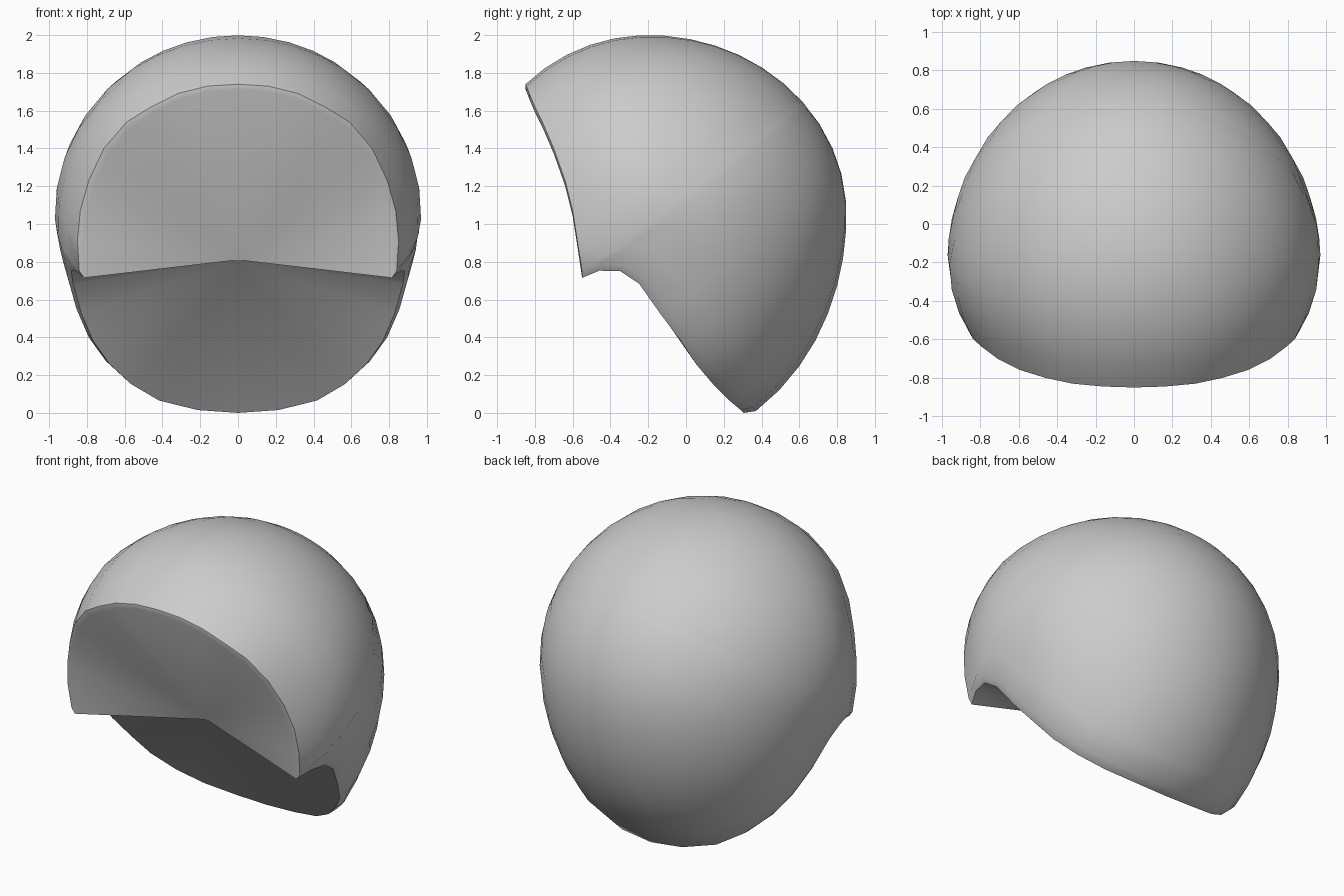
import bpy, bmesh, math
from mathutils import Vector

if "Cube" in bpy.data.objects:
    bpy.data.objects.remove(bpy.data.objects["Cube"])

CENTRE = Vector((0, -0.2, 1.05))
POLE = Vector((0, 0.81, 0.59)).normalized()
APEX = Vector((0, -0.33, 0.81))
RINGS = 12

# right half of the outer rim, from brow to nape
HALF = [(0, -0.85, 1.74), (0.16, -0.845, 1.73), (0.32, -0.83, 1.69),
        (0.46, -0.80, 1.62), (0.59, -0.76, 1.54), (0.71, -0.70, 1.40),
        (0.79, -0.64, 1.23), (0.835, -0.60, 1.07), (0.85, -0.575, 0.91),
        (0.84, -0.55, 0.75), (0.885, -0.45, 0.785), (0.91, -0.33, 0.78),
        (0.90, -0.22, 0.71), (0.855, -0.10, 0.55), (0.79, 0.02, 0.40),
        (0.70, 0.11, 0.275), (0.58, 0.21, 0.165), (0.43, 0.295, 0.08),
        (0.22, 0.355, 0.03), (0, 0.37, 0.01)]


def radius(d):
    """Distance from the centre to the egg-shaped skull along d."""
    b = 1.05 if d.y > 0 else 0.946
    c = 0.95 if d.z > 0 else 1.24
    return 1 / math.sqrt((d.x / 0.97) ** 2 + (d.y / b) ** 2 + (d.z / c) ** 2)


def inner(p, i):
    """Inner edge of the rim; the lip turns forward at the neck."""
    if i < 9:
        return Vector((p.x * 0.965, p.y, p.z - 0.028))
    k = min(1, (i - 9) / 7)
    return Vector((p.x * 0.97, p.y - 0.065 * k, max(0, p.z - 0.015 - 0.02 * (1 - k))))


right = [(Vector(p), inner(Vector(p), i)) for i, p in enumerate(HALF)]
left = [tuple(Vector((-q.x, q.y, q.z)) for q in pair) for pair in right[-2:0:-1]]
loop = right + left

bm = bmesh.new()
rows = [[bm.verts.new(q) for _, q in loop]]            # inner edge of the lip
for k in range(RINGS):                                 # outer shell, rim to crown
    t = k / RINGS
    row = []
    for p, _ in loop:
        rel = p - CENTRE
        rim = rel.normalized()
        ang = rim.angle(POLE)
        d = (rim * math.sin((1 - t) * ang) + POLE * math.sin(t * ang)) / math.sin(ang)
        fix = rel.length / radius(rim) - 1
        r = radius(d) * (1 + fix * max(0, 1 - t / 0.25))
        row.append(bm.verts.new(CENTRE + d * r))
    rows.append(row)

n = len(loop)
for a, b in zip(rows, rows[1:]):
    for i in range(n):
        j = (i + 1) % n
        bm.faces.new((a[i], a[j], b[j], b[i]))
crown = bm.verts.new(CENTRE + POLE * radius(POLE))
hollow = bm.verts.new(APEX)
for i in range(n):
    j = (i + 1) % n
    bm.faces.new((rows[-1][i], rows[-1][j], crown))    # crown cap
    bm.faces.new((rows[0][j], rows[0][i], hollow))     # face and neck hollow
bmesh.ops.recalc_face_normals(bm, faces=bm.faces)

mesh = bpy.data.meshes.new("shell_cap")
bm.to_mesh(mesh)
bm.free()
cap = bpy.data.objects.new("shell_cap", mesh)
bpy.context.collection.objects.link(cap)

grey = bpy.data.materials.new("light_grey")
grey.diffuse_color = (0.6, 0.6, 0.6, 1)
grey.use_nodes = True
grey.node_tree.nodes["Principled BSDF"].inputs["Base Color"].default_value = grey.diffuse_color
mesh.materials.append(grey)

bpy.context.view_layer.objects.active = cap
cap.select_set(True)
bpy.ops.object.shade_smooth_by_angle(angle=math.radians(35))
